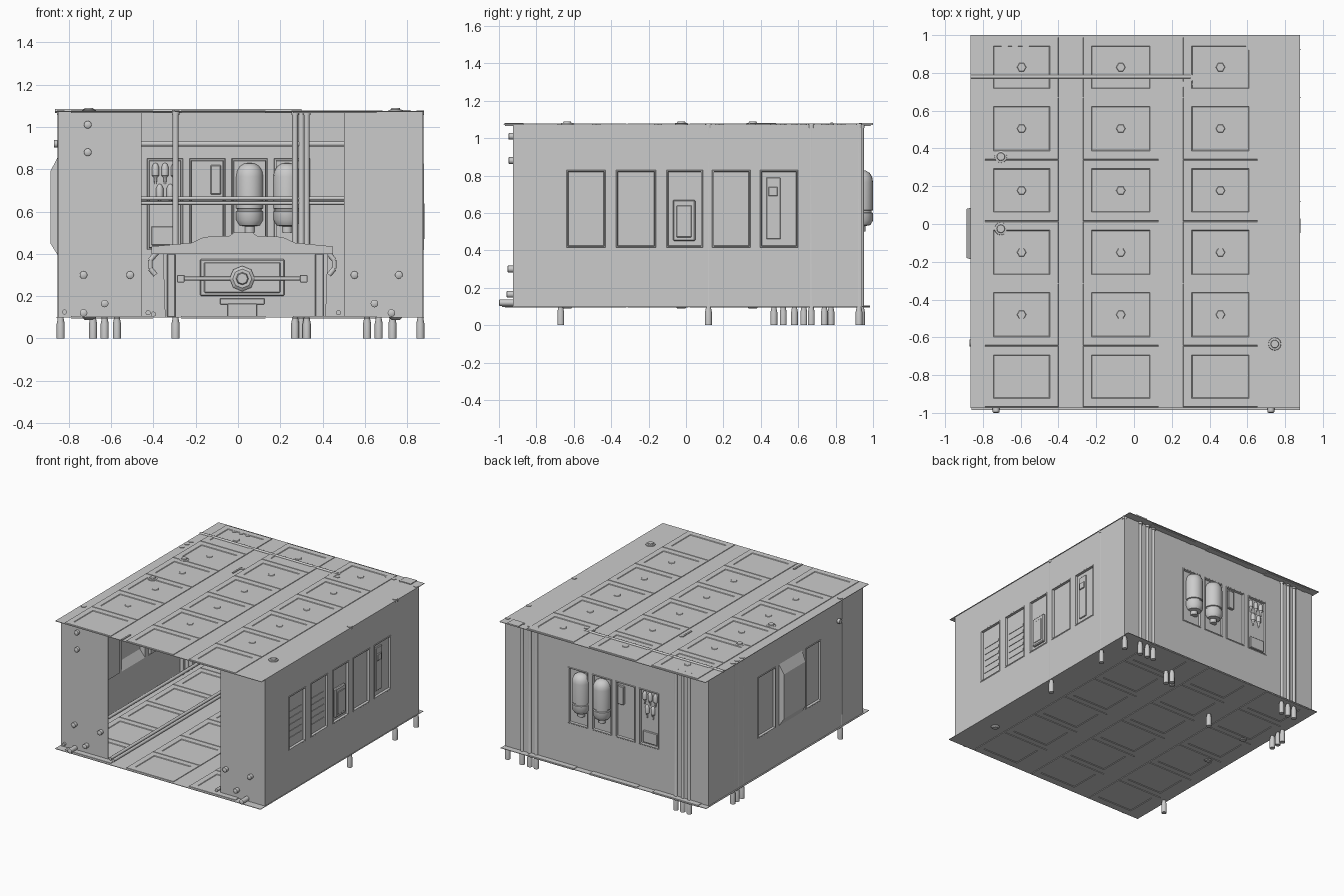
import bpy, bmesh, math
from mathutils import Vector

if "Cube" in bpy.data.objects:
    bpy.data.objects.remove(bpy.data.objects["Cube"])

XL, XR, YF, YB, ZF, ZR = -0.85, 0.875, -0.925, 0.94, 0.1, 1.072


def finish(name, bm, smooth=False):
    me = bpy.data.meshes.new(name)
    bm.to_mesh(me)
    bm.free()
    ob = bpy.data.objects.new(name, me)
    bpy.context.collection.objects.link(ob)
    if smooth:
        bpy.ops.object.select_all(action='DESELECT')
        ob.select_set(True)
        bpy.context.view_layer.objects.active = ob
        bpy.ops.object.shade_smooth_by_angle(angle=math.radians(40))
    return ob


def box(name, x0, x1, y0, y1, z0, z1, bevel=0):
    bm = bmesh.new()
    bmesh.ops.create_cube(bm, size=1)
    for v in bm.verts:
        v.co = Vector((x0 + (v.co.x + .5) * (x1 - x0), y0 + (v.co.y + .5) * (y1 - y0), z0 + (v.co.z + .5) * (z1 - z0)))
    if bevel:
        bmesh.ops.bevel(bm, geom=bm.edges[:], offset=bevel, segments=1, affect='EDGES')
    return finish(name, bm)


def lathe(name, profile, base, axis=(0, 0, 1), n=16):
    """Revolve (radius, height) pairs round an axis through base."""
    bm = bmesh.new()
    q = Vector((0, 0, 1)).rotation_difference(Vector(axis))
    rings = [[bm.verts.new(Vector(base) + q @ Vector((r * math.cos(2 * math.pi * i / n), r * math.sin(2 * math.pi * i / n), h)))
              for i in range(n)] for r, h in profile]
    for a, b in zip(rings, rings[1:]):
        for i in range(n):
            bm.faces.new((a[i], a[(i + 1) % n], b[(i + 1) % n], b[i]))
    bm.faces.new(rings[0][::-1])
    bm.faces.new(rings[-1])
    bmesh.ops.recalc_face_normals(bm, faces=bm.faces[:])
    return finish(name, bm, n > 8)


def pipe(name, a, b, r=0.014, n=10):
    d = Vector(b) - Vector(a)
    return lathe(name, [(r, 0), (r, d.length)], a, d.normalized(), n)


def prism(name, pts, y0, y1):
    """Extrude an x-z outline along y."""
    bm = bmesh.new()
    f = bm.faces.new([bm.verts.new((x, y0, z)) for x, z in pts])
    r = bmesh.ops.extrude_face_region(bm, geom=[f])
    for v in r['geom']:
        if isinstance(v, bmesh.types.BMVert):
            v.co.y = y1
    bmesh.ops.recalc_face_normals(bm, faces=bm.faces[:])
    return finish(name, bm)


def wall(name, place, outward, u0, u1, windows, z0, z1, hole=None, depth=0.018):
    """Flat wall with framed, recessed panels; place maps (u, z) to a point."""
    us = sorted([u0, u1] + [u for w in windows for u in w])
    zs = [ZF, z0, z1, ZR]
    bm = bmesh.new()
    panes = []
    for a, b in zip(us, us[1:]):
        for c, d in zip(zs, zs[1:]):
            is_window = (a, b) in windows and c == z0
            if is_window and (a, b) == hole:
                continue
            f = bm.faces.new([bm.verts.new(place(*p)) for p in ((a, c), (b, c), (b, d), (a, d))])
            f.normal_update()
            if f.normal.dot(Vector(outward)) < 0:
                f.normal_flip()
            if is_window:
                panes.append(f)
    bmesh.ops.remove_doubles(bm, verts=bm.verts[:], dist=1e-5)
    for thick, dep in ((0.004, 0.003), (0.008, 0), (0.003, -depth)):
        bmesh.ops.inset_individual(bm, faces=panes, thickness=thick, depth=dep)
    return finish(name, bm)


COLS = [(-.79, -.40), (-.27, .13), (.26, .655)]
ROWS = [-.97, -.645, -.315, .015, .34, .67, .99]


def panel_deck(name, z, x0, x1, y0, y1):
    """Thin slab carrying the same panel grid above and below."""
    box(name, x0, x1, y0, y1, z - .002, z + .002)
    bm = bmesh.new()
    for s in (1, -1):
        faces = []
        for a, b in COLS:
            for c, d in zip(ROWS, ROWS[1:]):
                c, d = max(c, y0) + .002, min(d, y1) - .002
                loop = [(a, c), (b, c), (b, d), (a, d)][::s]
                faces.append(bm.faces.new([bm.verts.new((x, y, z + s * .0025)) for x, y in loop]))
        bm.normal_update()
        bmesh.ops.inset_individual(bm, faces=faces, thickness=.002, depth=.004)
        bmesh.ops.inset_individual(bm, faces=faces, thickness=.062, depth=0)
        bmesh.ops.inset_individual(bm, faces=faces, thickness=.005, depth=-.004)
    finish(name + "_panels", bm)


# floor and roof
panel_deck("floor", ZF, -.86, .88, -.985, .985)
panel_deck("roof", ZR, -.865, .88, -.975, 1.0)

# side, back and front walls
RIGHT_WINDOWS = [(-.64, -.43), (-.375, -.16), (-.105, .09), (.14, .345), (.395, .6)]
wall("right_wall", lambda u, z: (XR, u, z), (1, 0, 0), YF, YB, RIGHT_WINDOWS, .415, .83)
BAY = (-.19, .09)
wall("left_wall", lambda u, z: (XL, u, z), (-1, 0, 0), YF, YB, [(-.42, -.23), BAY, (.13, .35)], .39, .86, BAY)
BACK_WINDOWS = [(-.43, -.26), (-.23, -.06), (-.03, .14), (.17, .34)]
wall("back_wall", lambda u, z: (u, YB, z), (0, 1, 0), XL, XR, BACK_WINDOWS, .42, .85)
for side, x0, x1 in (("left", XL, -.455), ("right", .5, XR)):
    box("front_panel_" + side, x0, x1, YF, YF + .008, ZF, ZR)

# bay bulging out of the left wall, open to the inside
bm = bmesh.new()
rings = [[bm.verts.new((x, y, z)) for y, z in ((a, c), (b, c), (b, d), (a, d))]
         for x, a, b, c, d in ((XL, -.19, .09, .39, .86), (-.887, -.18, .08, .45, .79))]
for i in range(4):
    j = (i + 1) % 4
    bm.faces.new((rings[0][i], rings[0][j], rings[1][j], rings[1][i]))
bm.faces.new(rings[1])
bmesh.ops.recalc_face_normals(bm, faces=bm.faces[:])
finish("left_bay", bm)

# fittings inside the right wall panels
box("right_hatch", .855, .878, -.07, .05, .45, .67, .006)
box("right_hatch_plate", .87, .882, -.05, .03, .47, .64, .003)
box("right_switch_panel", .855, .868, .43, .505, .46, .79, .003)
box("right_switch", .862, .876, .44, .49, .69, .74, .003)
for i in range(5):
    box(f"right_slat_a_{i}", .855, .864, -.61, -.46, .48 + i * .05, .50 + i * .05)
    box(f"right_slat_b_{i}", .855, .864, -.345, -.19, .48 + i * .05, .50 + i * .05)

# tanks standing through the back wall
TANK = [(.012, .5), (.025, .5), (.025, .53), (.05, .535), (.065, .56), (.065, .6), (.058, .603), (.058, .612),
        (.065, .615), (.065, .765), (.061, .79), (.048, .813), (.028, .826), (.005, .83)]
for x in (.055, .232):
    lathe("back_tank", TANK, (x, .935, 0), n=20)

# small plates and bottles in the other back panels
box("back_plate", -.13, -.08, .915, .945, .68, .82, .004)
box("back_lower_plate", -.41, -.29, .915, .936, .44, .53, .004)
for x, z in ((-.39, .73), (-.345, .73), (-.3, .73), (-.37, .63), (-.32, .63)):
    lathe("small_bottle", [(.005, 0), (.008, .03), (.017, .04), (.017, .08), (.01, .095), (.003, .1)], (x, .925, z), n=12)

# vertical pipes, each ending in a foot below the floor
UPRIGHTS = [(.862, .12), (.862, .67), (-.838, -.67), (-.838, .52), (-.838, .58), (-.838, .63), (-.295, .47),
            (.27, .74), (.3, .775), (.325, .74)] + [(x, .938) for x in (-.685, -.63, -.572, .61, .665, .73)] + [(.862, .925)]
for x, y in UPRIGHTS:
    lathe("upright_pipe", [(.019, 0), (.019, .07), (.014, .095), (.014, 1.055), (.018, 1.055), (.018, 1.078)], (x, y, 0), n=10)

# horizontal pipes across the room, along the roof and along the floor
for z, r in ((.92, .013), (.64, .009), (.662, .009)):
    pipe("cross_pipe", (XL, .78, z), (XR, .78, z), r)
pipe("roof_pipe", (-.865, .78, 1.075), (.3, .78, 1.075), .01)
for x, z in ((-.425, .122), (-.40, .115), (-.82, .125), (.475, .122)):
    pipe("floor_pipe", (x, -.94, z), (x, .93, z), .012)
for y0, y1 in ((.37, .48), (-.97, -.87)):
    box("roof_rail", -.31, -.298, y0, y1, 1.07, 1.08)

# studs on the front panels
STUDS = [(-.71, 1.01, -.95), (-.71, .88, -.95), (-.73, .3, -.955), (-.51, .3, -.955), (-.63, .165, -.96), (-.73, .12, -1.0),
         (.55, .3, -.955), (.76, .3, -.955), (.645, .165, -.96), (.725, .12, -1.0)]
for x, z, y in STUDS:
    lathe("front_stud", [(.018, 0), (.018, -.92 - y - .004), (.013, -.92 - y)], (x, -.92, z), (0, -1, 0), 12)
lathe("left_stud", [(.018, 0), (.018, .02)], (XL, -.63, .92), (-1, 0, 0), 12)

# roof bolts and valve caps
for a, b in COLS:
    for c, d in zip(ROWS[1:-1], ROWS[2:]):
        lathe("roof_bolt", [(.027, 0), (.022, .006)], ((a + b) / 2, (c + d) / 2, ZR), n=6)
for x, y in ((-.705, .357), (-.705, -.025), (.745, -.635)):
    lathe("roof_valve", [(.035, 0), (.033, .008), (.022, .01), (.02, .018)], (x, y, ZR), n=12)
    lathe("floor_valve", [(.033, 0), (.02, .012)], (x, y, ZF), (0, 0, -1), 12)
box("roof_corner_plate", .72, .815, .925, 1.0, 1.073, 1.08)

# control desk in front of the back wall
prism("desk_body", [(-.345, .1), (.415, .1), (.425, .4), (-.355, .4)], .45, .88)
prism("desk_top", [(-.41, .4), (.45, .4), (.45, .435), (.27, .452), (.21, .48), (.09, .485), (.07, .5),
                   (-.02, .5), (-.04, .485), (-.16, .48), (-.22, .452), (-.41, .435)], .42, .9)
for s in (-1, 1):
    box("desk_side_post", .035 + s * .35 - .02, .035 + s * .35 + .02, .43, .46, .1, .4, .004)
    box("desk_handle_end", .02 + s * .29 - .018, .02 + s * .29 + .018, .41, .45, .265, .3, .003)
    pts = [(.42, .41), (.455, .37), (.455, .33), (.43, .3)]
    pts = [(x if s > 0 else .04 - x, .5, z) for x, z in pts]
    for a, b in zip(pts, pts[1:]):
        pipe("desk_hose", a, b, .012)
box("desk_door_frame", -.18, .22, .435, .455, .2, .375, .006)
box("desk_door", -.16, .2, .425, .445, .215, .36, .004)
pipe("desk_handle_bar", (-.27, .42, .283), (.31, .42, .283), .009)
lathe("desk_wheel", [(.06, 0), (.06, .02), (.045, .03), (.03, .03), (.025, .045)], (.02, .43, .283), (0, -1, 0), 8)
box("desk_step", -.085, .125, .435, .455, .16, .19, .003)
box("desk_step_base", -.05, .09, .43, .455, .1, .165, .003)
